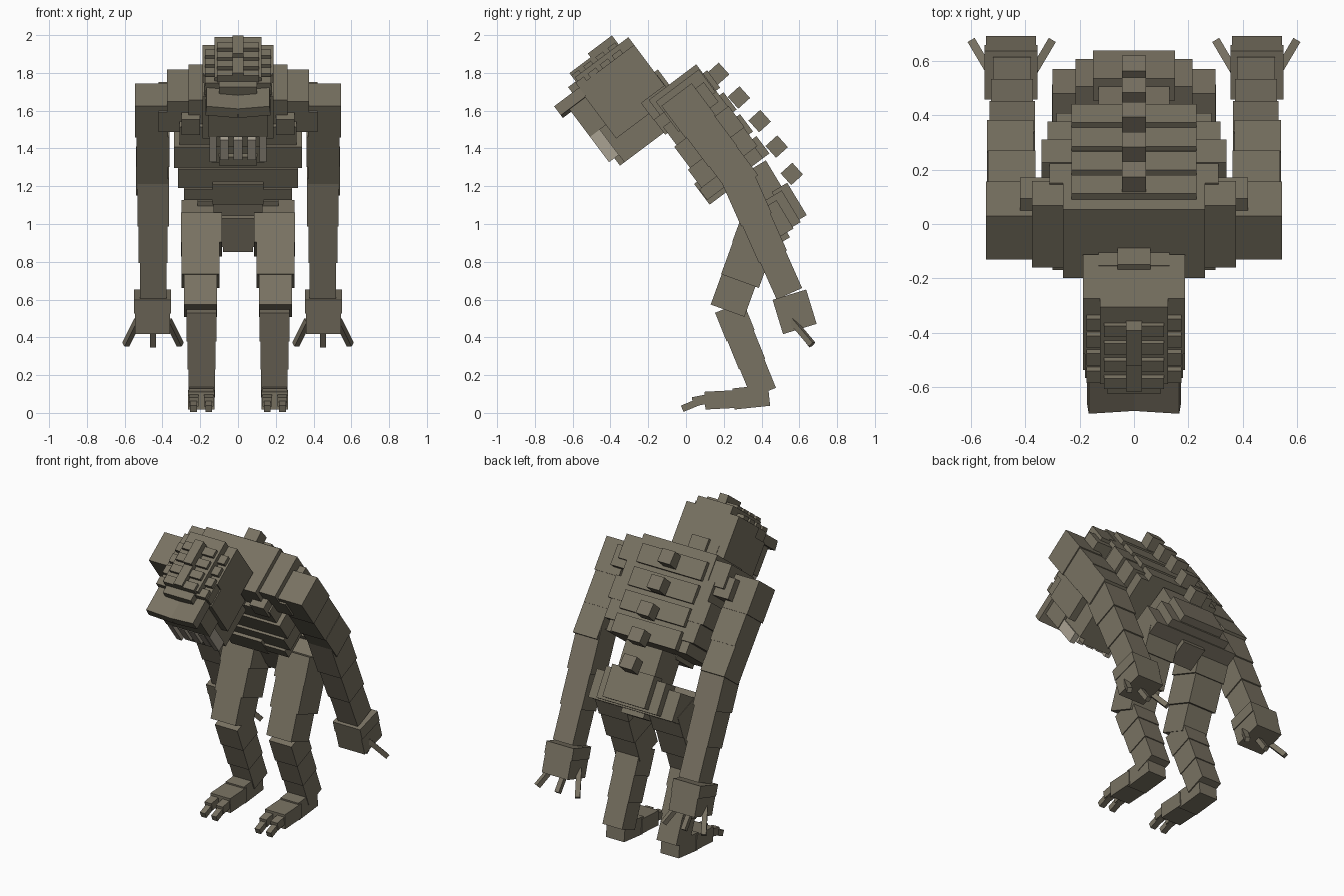
import bpy
import math
from mathutils import Matrix, Vector

cube = bpy.data.objects.get("Cube")
if cube:
    bpy.data.objects.remove(cube, do_unlink=True)


def material(name, rgb):
    m = bpy.data.materials.new(name)
    m.use_nodes = True
    m.diffuse_color = (*rgb, 1)
    m.node_tree.nodes["Principled BSDF"].inputs["Base Color"].default_value = (*rgb, 1)
    return m


HIDE = material("olive grey hide", (0.19, 0.168, 0.122))
TOOTH = material("pale tooth", (0.40, 0.36, 0.29))


def place(name, matrix, size, mat):
    bpy.ops.mesh.primitive_cube_add(size=1)
    ob = bpy.context.object
    ob.name = name
    ob.data.name = name
    ob.data.transform(Matrix.Diagonal((*size, 1)))
    ob.matrix_world = matrix
    ob.data.materials.append(mat)


def block(frame, name, x, e, d, mat=HIDE, roll=0):
    """Box in a leaning frame: x across, e front to back, d down from the origin.
    A single x is a centred half width; a pair makes a left and right copy."""
    y, z, lean = frame
    base = Matrix.Translation((0, y, z)) @ Matrix.Rotation(math.radians(lean), 4, "X")
    paired = isinstance(x, tuple)
    x0, x1 = x if paired else (-x, x)
    for s, side in ((1, "left_"), (-1, "right_")) if paired else ((1, ""),):
        centre = Matrix.Translation((s * (x0 + x1) / 2, sum(e) / 2, -sum(d) / 2))
        turn = Matrix.Rotation(math.radians(s * roll), 4, "Y")
        place(side + name, base @ centre @ turn, (x1 - x0, e[1] - e[0], d[1] - d[0]), mat)


def beam(name, a, b, w):
    """Mirrored pair of square bars from a to b."""
    for s, side in ((1, "left_"), (-1, "right_")):
        p, q = (Vector((s * v[0], v[1], v[2])) for v in (a, b))
        rot = (q - p).to_track_quat("Z", "Y").to_matrix().to_4x4()
        place(side + name, Matrix.Translation((p + q) / 2) @ rot, (w, w, (q - p).length), HIDE)


# Torso: stacked layers leaning forward
BODY = (-0.07, 1.7525, 36.87)
block(BODY, "upper_chest", 0.262, (-0.16, 0.155), (0, 0.16))
block(BODY, "shoulder_yoke", 0.375, (-0.135, 0.15), (0.03, 0.18))
block(BODY, "shoulder_joint", (0.3, 0.42), (-0.135, 0.13), (0.1, 0.23))
block(BODY, "rib_upper", 0.31, (-0.185, 0.155), (0.16, 0.28))
block(BODY, "rib_middle", 0.34, (-0.2, 0.16), (0.28, 0.42))
block(BODY, "rib_lower", 0.318, (-0.215, 0.155), (0.42, 0.54))
block(BODY, "rib_bottom", 0.285, (-0.23, 0.14), (0.54, 0.61))
block(BODY, "belly", 0.135, (-0.234, -0.02), (0.5, 0.637))
block(BODY, "collar", (0.2, 0.3), (-0.2, 0), (0.1, 0.2))

# Back plates and spine studs
for i in range(4):
    d = 0.06 + 0.145 * i
    block(BODY, f"back_plate_{i + 1}", 0.23, (0.05, 0.182), (d, d + 0.115))
for i, (y, z) in enumerate(((0.17, 1.795), (0.28, 1.67), (0.39, 1.545), (0.48, 1.41), (0.56, 1.265))):
    block((y, z, 42), f"spine_stud_{i + 1}", 0.045, (-0.042, 0.042), (-0.042, 0.042))

# Waist and pelvis
HIP = (0.505, 1.2, 31)
block(HIP, "waist", 0.13, (-0.22, 0.0), (-0.16, 0.12))
block(HIP, "pelvis", 0.3, (-0.25, -0.06), (0.05, 0.225))
block(HIP, "pelvis_back", 0.215, (-0.12, -0.01), (0.02, 0.215))
block(HIP, "tail_plate", 0.15, (-0.06, 0.036), (0.0, 0.2))
block(HIP, "crotch", 0.08, (-0.25, -0.1), (0.1, 0.255))

# Head: skull, stepped crown, brow, snout and jaw
block(BODY, "neck", 0.13, (-0.24, -0.044), (-0.08, 0.16))
block(BODY, "nape", 0.06, (-0.12, -0.024), (-0.1, 0.0))
block(BODY, "skull", 0.187, (-0.3, -0.046), (-0.28, -0.01))
block(BODY, "face", 0.18, (-0.41, -0.28), (-0.28, 0.0))
block(BODY, "snout", 0.155, (-0.525, -0.39), (-0.25, -0.03))
block(BODY, "crown", 0.125, (-0.4, -0.046), (-0.33, -0.2))
for i, e in enumerate((-0.12, -0.2, -0.28, -0.36)):
    block(BODY, f"crown_band_{i + 1}", 0.175, (e - 0.055, e), (-0.305, -0.2))
    block(BODY, f"crown_step_{i + 1}", 0.11, (e - 0.05, e), (-0.35, -0.3))
block(BODY, "crown_ridge", 0.03, (-0.27, -0.11), (-0.39, -0.3))
block(BODY, "crown_ridge_front", 0.03, (-0.41, -0.27), (-0.365, -0.3))
block(BODY, "forehead", 0.1, (-0.46, -0.39), (-0.31, -0.22))
block(BODY, "brow", (0.0, 0.17), (-0.58, -0.38), (-0.265, -0.205), roll=-6)
block(BODY, "cheek", (0.13, 0.187), (-0.42, -0.2), (-0.22, 0.06))
block(BODY, "jaw", 0.14, (-0.46, -0.2), (0.06, 0.187))
block(BODY, "jaw_tip", 0.1, (-0.49, -0.4), (0.13, 0.187))
block(BODY, "mouth", 0.14, (-0.47, -0.2), (-0.05, 0.08))
block(BODY, "tusk", (0.115, 0.15), (-0.525, -0.46), (-0.03, 0.138), TOOTH)
block(BODY, "side_tooth", (0.05, 0.095), (-0.515, -0.46), (0.0, 0.13), TOOTH)
block(BODY, "front_tooth", 0.025, (-0.515, -0.46), (0.0, 0.13), TOOTH)

# Arms: upper arm, forearm and hand
ARM = (-0.05, 1.685, 36.87)
block(ARM, "shoulder", (0.37, 0.545), (-0.1, 0.1), (0, 0.21))
block(ARM, "upper_arm", (0.362, 0.538), (-0.094, 0.094), (0.21, 0.41))
block(ARM, "elbow", (0.37, 0.54), (-0.09, 0.09), (0.41, 0.6))
FOREARM = (0.285, 1.22, 24)
for i, t in enumerate((0.088, 0.081, 0.074)):
    block(FOREARM, f"forearm_{i + 1}", (0.453 - t, 0.453 + t * 0.9), (-t, t),
          (0.215 * i - 0.06 * (i == 0), 0.215 * i + 0.215))
HAND = (0.575, 0.535, 17)
block(HAND, "hand", (0.36, 0.545), (-0.093, 0.093), (-0.03, 0.095))
block(HAND, "wrist", (0.355, 0.55), (-0.093, 0.093), (-0.095, -0.02))
beam("middle_finger", (0.45, 0.58, 0.47), (0.45, 0.665, 0.355), 0.03)
beam("outer_finger", (0.53, 0.56, 0.49), (0.594, 0.668, 0.362), 0.03)
beam("inner_finger", (0.37, 0.56, 0.49), (0.306, 0.668, 0.362), 0.03)

# Legs: thigh, shin, foot and toes
THIGH = (0.41, 1.02, -20)
block(THIGH, "thigh_upper", (0.085, 0.302), (-0.116, 0.11), (0, 0.165))
block(THIGH, "thigh_middle", (0.097, 0.298), (-0.113, 0.1), (0.165, 0.345))
block(THIGH, "thigh_lower", (0.11, 0.287), (-0.11, 0.08), (0.345, 0.515))
SHIN = (0.228, 0.56, 22)
for i, t in enumerate((0.08, 0.075, 0.07)):
    block(SHIN, f"shin_{i + 1}", (0.193 - t, 0.193 + t), (-t, t), (0.163 * i, 0.163 * (i + 1)))
block((0.35, 0.085, 6), "heel", (0.13, 0.26), (-0.1, 0.09), (-0.055, 0.057))
block((0.2, 0.07, 3), "foot", (0.125, 0.265), (-0.1, 0.07), (-0.047, 0.047))
for n, x in (("inner", 0.155), ("outer", 0.235)):
    beam(n + "_toe", (x, 0.12, 0.075), (x, 0.035, 0.058), 0.05)
    beam(n + "_claw", (x, 0.06, 0.055), (x, -0.02, 0.022), 0.036)
